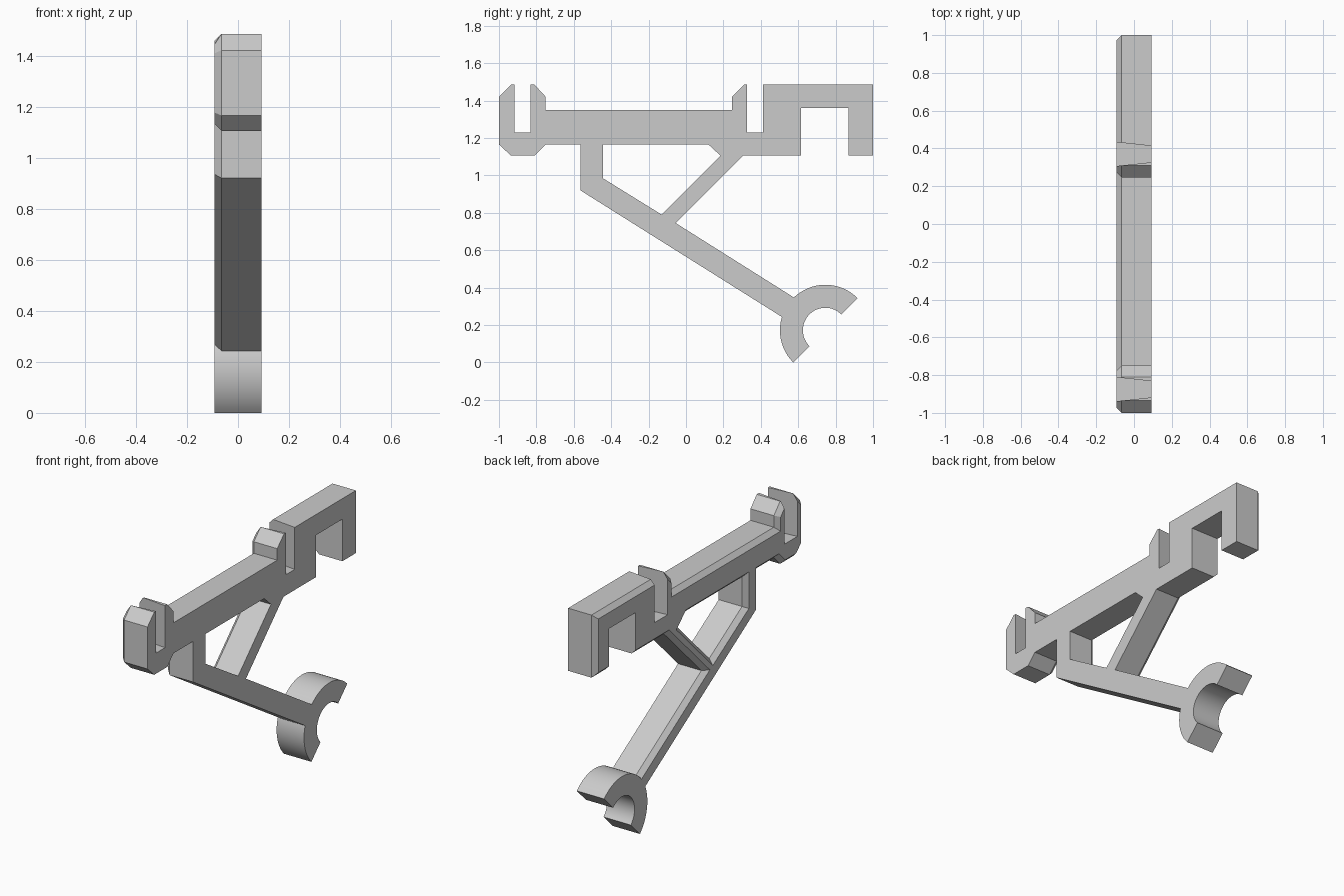
import bpy, bmesh
from math import cos, sin, radians
from mathutils import Vector

if "Cube" in bpy.data.objects:
    bpy.data.objects.remove(bpy.data.objects["Cube"])

HALF = 0.092      # half thickness
BEVEL = 0.027     # chamfer on the -x side

grey = bpy.data.materials.new("plain_grey")
grey.use_nodes = True
grey.diffuse_color = (0.6, 0.6, 0.6, 1)
grey.node_tree.nodes["Principled BSDF"].inputs["Base Color"].default_value = (0.6, 0.6, 0.6, 1)


def grow(points, d):
    """Offset a counter-clockwise outline outwards by d with mitred corners."""
    pts = [Vector(p) for p in points]
    out = []
    for i, p in enumerate(pts):
        a = (p - pts[i - 1]).normalized()
        b = (pts[(i + 1) % len(pts)] - p).normalized()
        na, nb = Vector((a.y, -a.x)), Vector((b.y, -b.x))
        out.append(p + (na + nb) * d / (1 + na.dot(nb)))
    return out


def loft(name, sections):
    """Join matching (x, outline) sections into a closed solid."""
    bm = bmesh.new()
    rings = [[bm.verts.new((x, p[0], p[1])) for p in pts] for x, pts in sections]
    for r, s in zip(rings, rings[1:]):
        for i in range(len(r)):
            j = (i + 1) % len(r)
            bm.faces.new((r[i], r[j], s[j], s[i]))
    bm.faces.new(rings[0])
    bm.faces.new(rings[-1])
    bmesh.ops.recalc_face_normals(bm, faces=bm.faces)
    mesh = bpy.data.meshes.new(name)
    bm.to_mesh(mesh)
    bm.free()
    mesh.materials.append(grey)
    ob = bpy.data.objects.new(name, mesh)
    bpy.context.collection.objects.link(ob)
    return ob


def cut(target, cutter):
    """Subtract the cutter, then discard it."""
    cutter.hide_render = True
    mod = target.modifiers.new("cut", "BOOLEAN")
    mod.operation = "DIFFERENCE"
    mod.solver = "EXACT"
    mod.object = cutter
    bpy.context.view_layer.objects.active = target
    bpy.ops.object.modifier_apply(modifier=mod.name)
    bpy.data.objects.remove(cutter)


# Bracket body: beam, post, brace and long strut in one outline (y, z)
outline = [(-1, 1.165), (-.935, 1.105), (-.81, 1.105), (-.75, 1.165),
           (-.565, 1.165), (-.565, .92), (.54, .226), (.62, .32),
           (-.055, .745), (.305, 1.105), (1, 1.105), (1, 1.485),
           (.31, 1.485), (.245, 1.42), (.245, 1.35), (-.75, 1.35),
           (-.75, 1.42), (-.81, 1.485), (-.935, 1.485), (-1, 1.42)]
body = loft("bracket_body", [(-HALF, grow(outline, -BEVEL)),
                             (BEVEL - HALF, outline), (HALF, outline)])

# Window between post, beam and brace, flared along the chamfer
window = [(-.445, .985), (-.13, .79), (.185, 1.105), (.12, 1.165), (-.445, 1.165)]
cut(body, loft("window_cutter", [(-HALF - BEVEL, grow(window, 2 * BEVEL)),
                                 (BEVEL - HALF, window), (.15, window)]))


def slot(y0, y1, z0, z1):
    return [(y0, z0), (y1, z0), (y1, z1), (y0, z1)]


# Two tapered upper slots, wider towards -x
for y in (-.875, .37):
    cut(body, loft("slot_cutter", [(x, slot(y - w, y + w, 1.23, 1.6))
                                   for x, w in ((-HALF, .063), (HALF, .043))
                                   for x, w in [(x * 1.5, w + (.005 if x < 0 else -.005))]]))

# Downward gap of the rear hook
gap = slot(.615, .87, 1, 1.36)
cut(body, loft("gap_cutter", [(-.15, gap), (.15, gap)]))

# Open ring clip at the end of the strut
STEPS = 32
angles = [radians(45 + 180 * i / STEPS) for i in range(STEPS + 1)]


def arc(r, seq):
    return [(.745 + r * cos(a), .172 + r * sin(a)) for a in seq]


clip = arc(.243, angles) + arc(.12, reversed(angles))
ring = loft("ring_clip", [(-HALF, clip), (HALF, clip)])
bpy.ops.object.select_all(action="DESELECT")
ring.select_set(True)
bpy.context.view_layer.objects.active = ring
bpy.ops.object.shade_smooth_by_angle(angle=radians(30))
